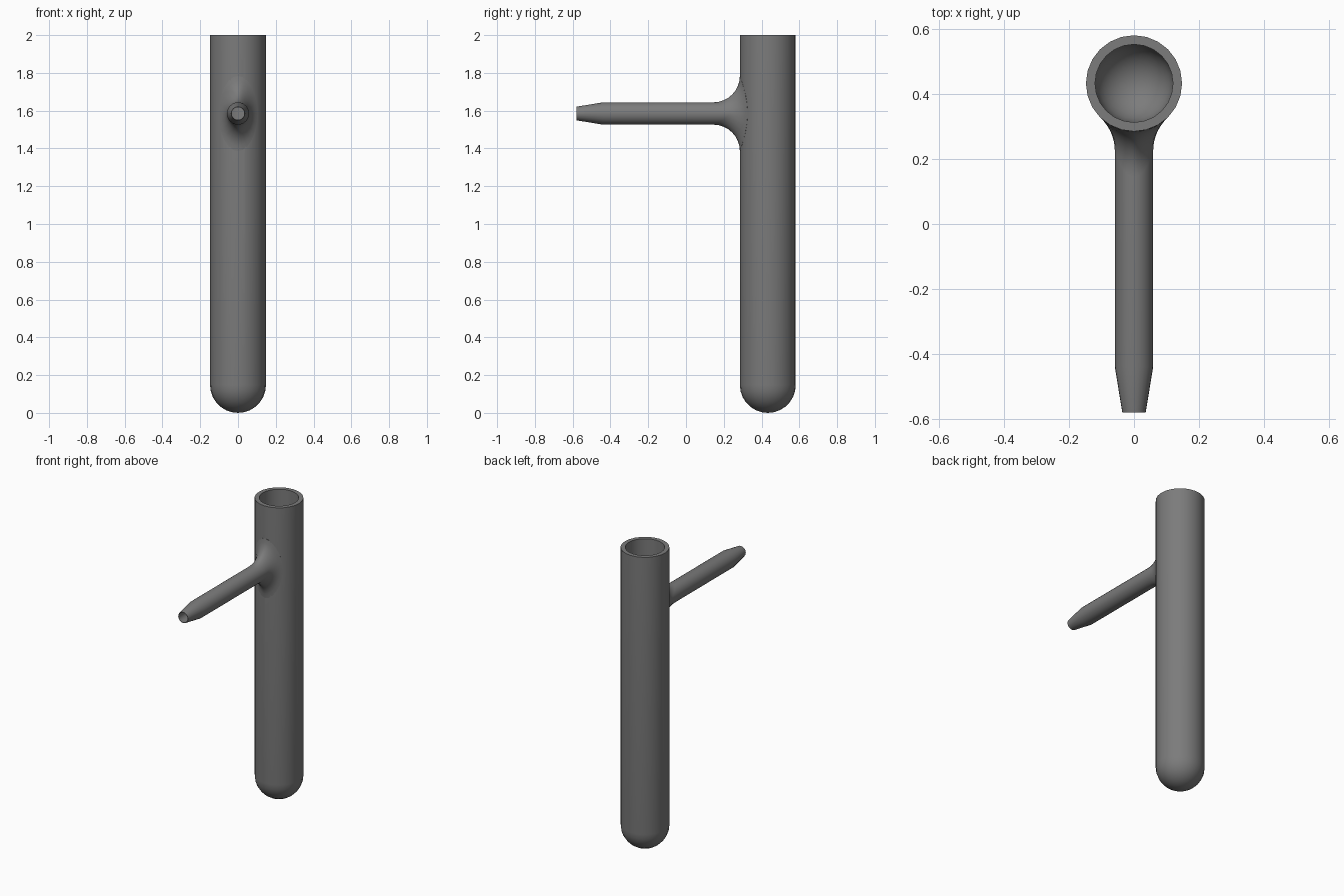
import bpy, bmesh
from math import sin, cos, pi, sqrt
from mathutils import Vector

cube = bpy.data.objects.get("Cube")
if cube:
    bpy.data.objects.remove(cube, do_unlink=True)

# Main dimensions
TUBE_Y, TUBE_R, INNER_R, TOP = 0.433, 0.148, 0.12, 2.0
ARM_Z, ARM_R, BORE_R, TIP_Y = 1.585, 0.059, 0.033, -0.58
FILLET = 0.14
SIDES = 24

grey = bpy.data.materials.new("dark grey")
grey.use_nodes = True
colour = (0.2, 0.2, 0.2, 1)
grey.diffuse_color = colour
grey.node_tree.nodes["Principled BSDF"].inputs["Base Color"].default_value = colour


def angles():
    return [2 * pi * i / SIDES for i in range(SIDES)]


def loft(name, rings, closed=False):
    """Skin a list of equal rings of points; collapsed rings become poles."""
    bm = bmesh.new()
    rows = [[bm.verts.new(p) for p in ring] for ring in rings]
    pairs = list(zip(rows, rows[1:]))
    if closed:
        pairs.append((rows[-1], rows[0]))
    for a, b in pairs:
        for i in range(SIDES):
            j = (i + 1) % SIDES
            bm.faces.new((a[i], a[j], b[j], b[i]))
    bmesh.ops.remove_doubles(bm, verts=bm.verts[:], dist=1e-5)
    bmesh.ops.recalc_face_normals(bm, faces=bm.faces[:])
    mesh = bpy.data.meshes.new(name)
    bm.to_mesh(mesh)
    bm.free()
    mesh.materials.append(grey)
    obj = bpy.data.objects.new(name, mesh)
    bpy.context.collection.objects.link(obj)
    return obj


def activate(obj):
    bpy.ops.object.select_all(action='DESELECT')
    obj.select_set(True)
    bpy.context.view_layer.objects.active = obj


# Tube: round-bottomed wall, outside from the pole up, then inside back down
def bowl(radius, steps=7):
    return [(radius * sin(pi / 2 * k / steps), TUBE_R - radius * cos(pi / 2 * k / steps))
            for k in range(steps + 1)]


profile = bowl(TUBE_R) + [(TUBE_R, TOP), (INNER_R, TOP)] + bowl(INNER_R)[::-1]
tube = loft("tube", [[(r * cos(t), TUBE_Y + r * sin(t), z) for t in angles()]
                     for r, z in profile])


# Side arm: bore, tapered tip, straight pipe
def arm_ring(r, y):
    return [Vector((r * cos(t), y, ARM_Z + r * sin(t))) for t in angles()]


rings = [arm_ring(BORE_R, TUBE_Y - 0.139), arm_ring(BORE_R, TIP_Y),
         arm_ring(0.036, TIP_Y), arm_ring(ARM_R, -0.44)]

# Rolling-ball fillet where the arm meets the tube
STEPS = 8
fillet = [[] for _ in range(STEPS + 2)]
for t in angles():
    reach = ARM_R + FILLET
    x, z = reach * cos(t), reach * sin(t)
    depth = sqrt((TUBE_R + FILLET) ** 2 - x * x)
    centre = Vector((x, TUBE_Y - depth, ARM_Z + z))
    to_arm = Vector((-cos(t), 0, -sin(t)))
    to_tube = Vector((-x, depth, 0)).normalized()
    swing = to_arm.angle(to_tube)
    for k in range(STEPS + 1):
        f = k / STEPS
        d = (to_arm * sin((1 - f) * swing) + to_tube * sin(f * swing)) / sin(swing)
        fillet[k].append(centre + d * FILLET)
    # tuck the last ring into the tube wall
    fillet[-1].append(centre + to_tube * (FILLET + 0.008))
side_arm = loft("side_arm", rings + fillet, closed=True)

# Opening from the arm bore into the tube
bpy.ops.mesh.primitive_cylinder_add(vertices=SIDES, radius=BORE_R, depth=0.2,
                                    location=(0, TUBE_Y - TUBE_R, ARM_Z),
                                    rotation=(pi / 2, 0, 0))
cutter = bpy.context.object
cutter.name = "bore_cutter"
cutter.hide_render = True
cutter.data.materials.append(grey)
hole = tube.modifiers.new("bore", 'BOOLEAN')
hole.operation = 'DIFFERENCE'
hole.solver = 'EXACT'
hole.object = cutter
activate(tube)
bpy.ops.object.modifier_apply(modifier=hole.name)
bpy.data.objects.remove(cutter, do_unlink=True)

for part in (tube, side_arm):
    activate(part)
    bpy.ops.object.shade_smooth_by_angle(angle=pi / 6)
